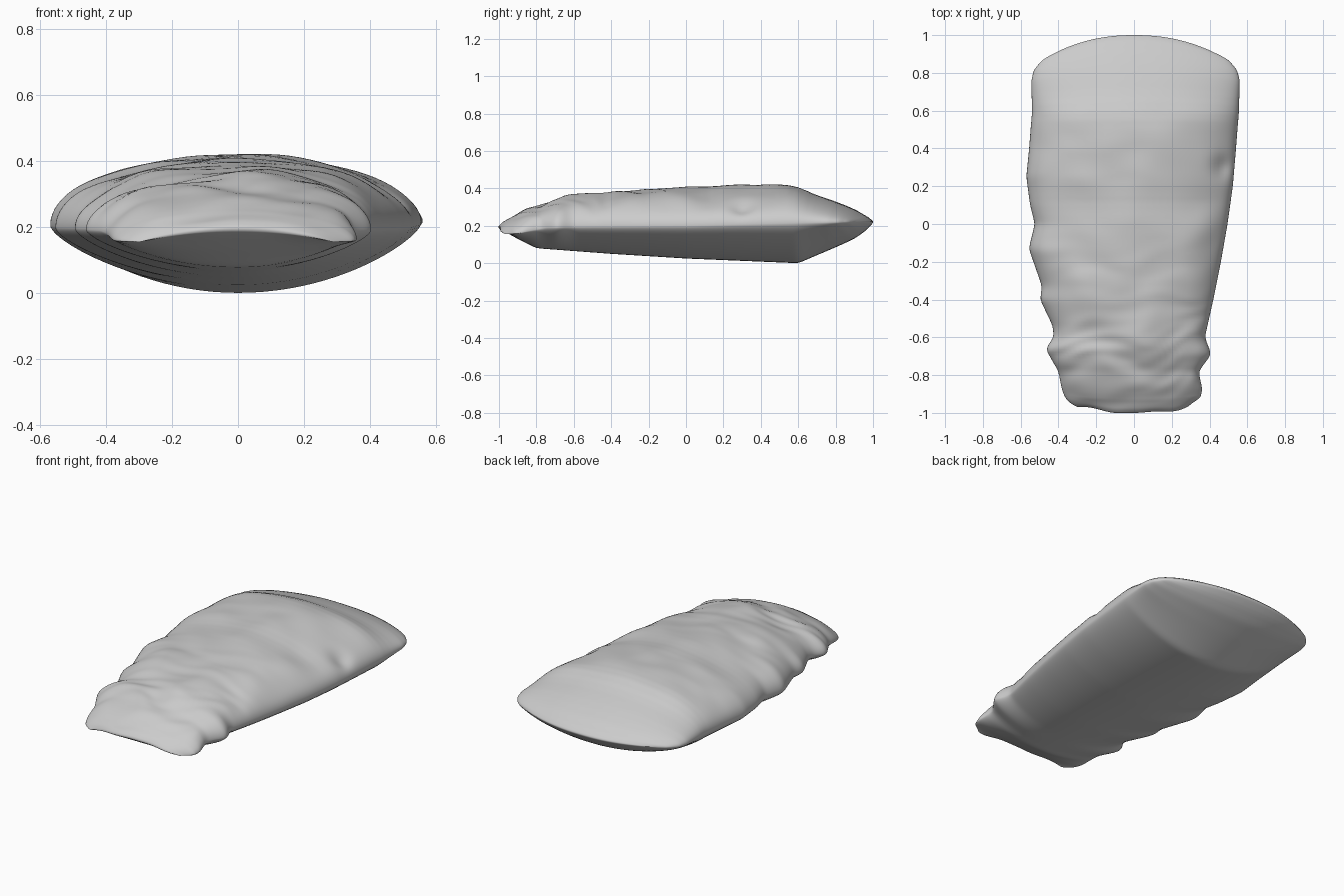
import bpy, bmesh, math
from mathutils import Vector, noise

if "Cube" in bpy.data.objects:
    bpy.data.objects.remove(bpy.data.objects["Cube"])

# Profiles along the length: (position, value)
LEFT = [(-1, .30), (-.95, .36), (-.9, .378), (-.78, .40), (-.72, .435), (-.66, .468), (-.6, .425),
        (-.54, .43), (-.4, .497), (-.33, .487), (-.13, .557), (0, .525), (.1, .55), (.25, .57),
        (.4, .555), (.6, .54), (.8, .543), (.88, .53), (.95, .485), (1, .40)]
RIGHT = [(-1, .29), (-.95, .35), (-.88, .362), (-.78, .342), (-.69, .41), (-.6, .375), (-.4, .42),
         (-.2, .46), (0, .495), (.2, .523), (.4, .54), (.6, .555), (.8, .56), (.88, .545), (.95, .50), (1, .41)]
TOP = [(-1, .20), (-.98, .222), (-.95, .24), (-.87, .28), (-.8, .308), (-.7, .338), (-.6, .358), (-.5, .37),
       (-.3, .395), (0, .408), (.12, .402), (.2, .413), (.5, .42), (.6, .412), (.67, .372),
       (.8, .33), (.9, .29), (.97, .252), (1, .223)]
BOTTOM = [(-1, .19), (-.98, .175), (-.9, .13), (-.8, .08), (-.4, .05), (0, .025), (.6, 0), (.8, .085),
          (.9, .13), (.97, .18), (1, .216)]
EDGE = [(-1, .195), (-.9, .185), (-.6, .195), (0, .2), (.6, .215), (1, .22)]
BOW = [(-1, -.035), (-.85, 0), (.5, 0), (.8, .04), (.92, .075), (1, .085)]


def sample(table, v):
    for (a, p), (b, q) in zip(table, table[1:]):
        if v <= b:
            return p + (q - p) * max(0, (v - a) / (b - a))
    return table[-1][1]


def soft(table, v, r=.02):
    r = min(r, 1 - abs(v))
    return sum(w * sample(table, v + d * r) for d, w in ((-1, .25), (0, .5), (1, .25)))


def wrinkle(x, y):
    # Irregular lumps and folds that get stronger towards the narrow end
    amp = .012 + .008 * max(0, min(1, (.3 - y) / .9))
    if y > .5:
        amp *= max(.15, 1 - (y - .5) * 5)
    warp = .12 * noise.noise(Vector((x * 3, y * 3, 1.7)))
    broad = noise.noise(Vector((x * 4.5 + y, (y + warp) * 5, 4.3)))
    fine = noise.noise(Vector((x * 6 - y, (y + warp) * 14 - x * 3, 9.1))) * max(0, min(1, -y / .7))
    # Pinched dent on the right side
    dent = .03 * math.exp(-((x - .48) / .06) ** 2 - ((y - .3) / .06) ** 2)
    return amp * (broad + .6 * fine) - dent


ROWS, SIDES = 150, 88
bm = bmesh.new()
rings = []
for i in range(ROWS + 1):
    v = -math.cos(math.pi * i / ROWS) * .5 + (2 * i / ROWS - 1) * .5
    lw, rw = soft(LEFT, v), soft(RIGHT, v)
    top, bot, edge, bow = soft(TOP, v, .05), soft(BOTTOM, v), soft(EDGE, v), soft(BOW, v, .03)
    lip = max(0, (-v - .75) / .25)
    fade = min(1, (1 - abs(v)) / .1)
    ring = []
    for j in range(SIDES):
        a = 2 * math.pi * j / SIDES
        c, s = math.cos(a), math.sin(a)
        # Domed upper half, flatter-flanked lower half with a rounded rim
        if s >= 0:
            h = s ** .97 * (top - edge)
        else:
            h = -(.45 * -s + .55 * s * s) * (edge - bot)
        x = c * (rw if c > 0 else lw)
        y = v - bow * abs(c) ** 2.2
        z = edge + h - .04 * lip * c * c
        if v < -.93:
            y += .012 * math.sin(x * 22) * (-v - .93) / .07 * abs(c)
        if s > 0:
            z += wrinkle(x, y) * min(1, s * 2) * fade
        ring.append(bm.verts.new((x, y, z)))
    rings.append(ring)

for a, b in zip(rings, rings[1:]):
    for j in range(SIDES):
        k = (j + 1) % SIDES
        bm.faces.new((a[j], a[k], b[k], b[j]))

# Close both thin ends across matching upper and lower points
for ring in (rings[0], rings[-1]):
    for j in range(SIDES // 2):
        q = [ring[j], ring[j + 1], ring[-j - 1], ring[-j % SIDES]]
        bm.faces.new(list(dict.fromkeys(q)))

bmesh.ops.recalc_face_normals(bm, faces=bm.faces)
mesh = bpy.data.meshes.new("wrinkled_slab")
bm.to_mesh(mesh)
bm.free()
slab = bpy.data.objects.new("wrinkled_slab", mesh)
bpy.context.collection.objects.link(slab)
bpy.context.view_layer.objects.active = slab
slab.select_set(True)
bpy.ops.object.shade_smooth_by_angle(angle=math.radians(100))
